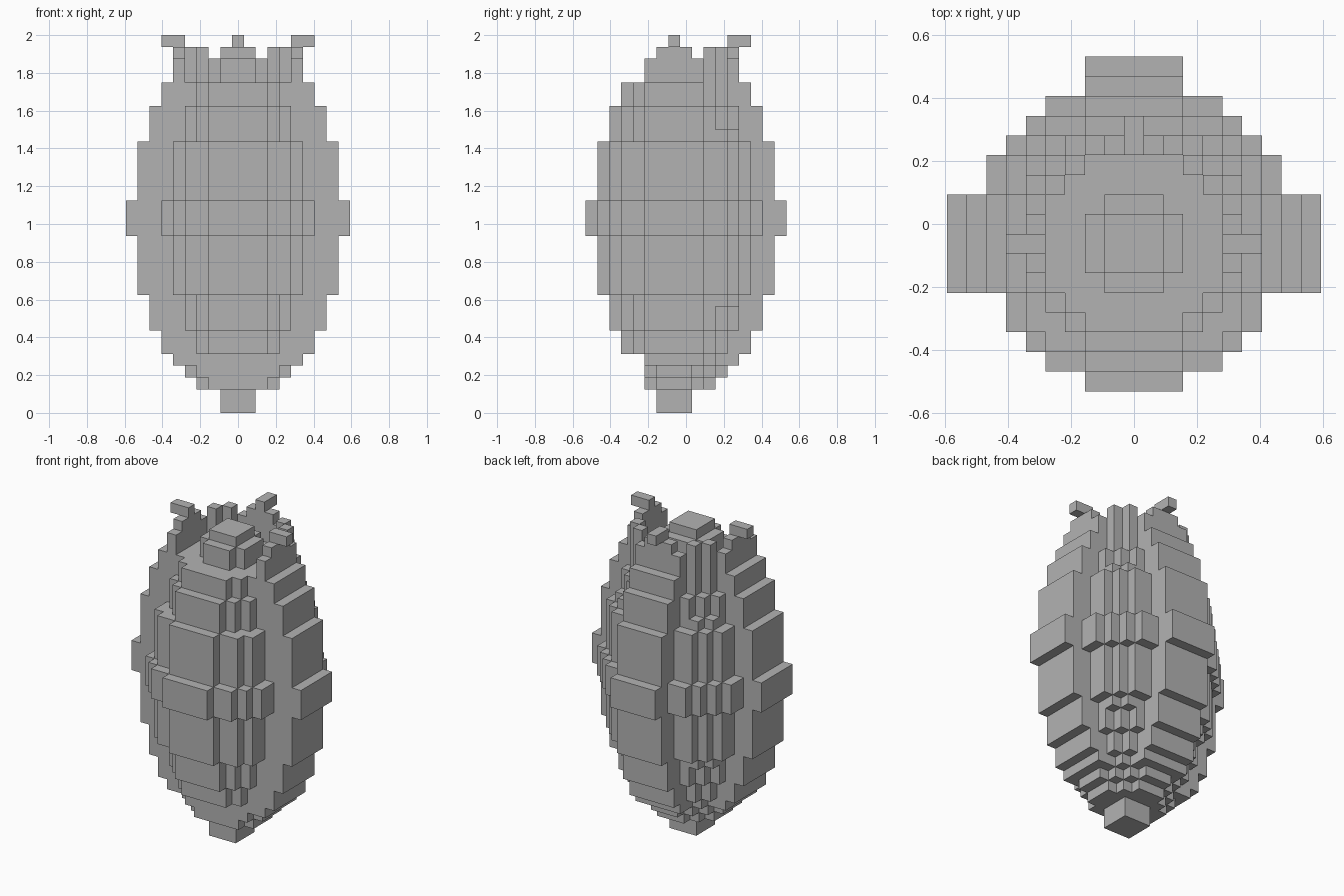
import bpy, bmesh
from mathutils import Vector

if "Cube" in bpy.data.objects:
    bpy.data.objects.remove(bpy.data.objects["Cube"], do_unlink=True)

U = 2 / 32          # block size
OFFSET_Y = -1       # the body axis sits one block towards the front

grey = bpy.data.materials.new("stone_grey")
grey.use_nodes = True
grey.diffuse_color = (0.45, 0.45, 0.45, 1)
grey.node_tree.nodes["Principled BSDF"].inputs["Base Color"].default_value = grey.diffuse_color

DIRS = [Vector(d) for d in ((1, 0, 0), (-1, 0, 0), (0, 1, 0), (0, -1, 0), (0, 0, 1), (0, 0, -1))]
FLAT = ((0, 0), (1, 0), (-1, 0), (0, 1), (0, -1))
SIDES = ((1, 0), (-1, 0), (0, 1))     # left, right and back petals


def disc(r):
    n = range(-10, 11)
    return {(x, y) for x in n for y in n if x * x + y * y <= r * r}


def grow(cells):
    return {(x + a, y + b) for x, y in cells for a, b in FLAT}


def stack(cells, low, high):
    return {(x, y, z) for x, y in cells for z in range(low, high)}


def build(name, cells):
    """Skin a set of blocks and merge its coplanar faces."""
    bm = bmesh.new()
    for c in cells:
        centre = Vector(c) + Vector((0, OFFSET_Y, 0.5))
        for d in DIRS:
            if tuple(int(v) for v in Vector(c) + d) in cells:
                continue
            s = Vector((d.y, d.z, d.x)) / 2
            t = d.cross(s)
            mid = centre + d / 2
            bm.faces.new([bm.verts.new((mid + a * s + b * t) * U)
                          for a, b in ((1, 1), (-1, 1), (-1, -1), (1, -1))])
    bmesh.ops.remove_doubles(bm, verts=bm.verts, dist=U / 10)
    bmesh.ops.dissolve_limit(bm, angle_limit=0.01, verts=bm.verts, edges=bm.edges)
    mesh = bpy.data.meshes.new(name)
    bm.to_mesh(mesh)
    bm.free()
    mesh.materials.append(grey)
    bpy.context.collection.objects.link(bpy.data.objects.new(name, mesh))


# Core: stacked discs (start height, end height, radius)
LEVELS = ((2, 3, 1.5), (3, 5, 2.5), (5, 7, 4.5), (7, 10, 5.5), (10, 15, 6.5), (15, 18, 7.5),
          (18, 23, 6.5), (23, 26, 5.5), (26, 28, 4.5))
core = set().union(*(stack(disc(r), a, b) for a, b, r in LEVELS))
build("core", core)

# Bud on top of the core
build("bud", stack(disc(2.5), 28, 30) | stack(disc(1.5), 30, 31))

# Shell: one block thicker than the core, open at the front
shell = {tuple(int(v) for v in Vector(c) + d) for c in core for d in DIRS}
shell = {c for c in shell | core if c[1] >= -2 and c[2] < 28}

# Petals: raised strips on three sides of the shell
petals = set()
for a, b in SIDES:
    for x, y, z in shell:
        along, across = x * a + y * b, abs(x * b + y * a)
        if z >= 2 and across <= 2 and along > 0:
            petals.add((x + a, y + b, z))
petals -= shell | core
build("shell", shell - core)

# Rim and curled petal tips around the bud
rim = set()
for x, y in grow(disc(4.5)) - disc(4.5):
    if y >= -2:
        side = min(abs(x), abs(y))
        rim |= stack({(x, y)}, 28, 30 if side == 2 else 31)
for a, b in SIDES:
    rim |= stack({(5 * a, 5 * b), (6 * a, 6 * b)}, 31, 32)
build("petals", petals)
build("petal_rim", rim)

# Stem
build("stem", stack(disc(1.5), 0, 2))
